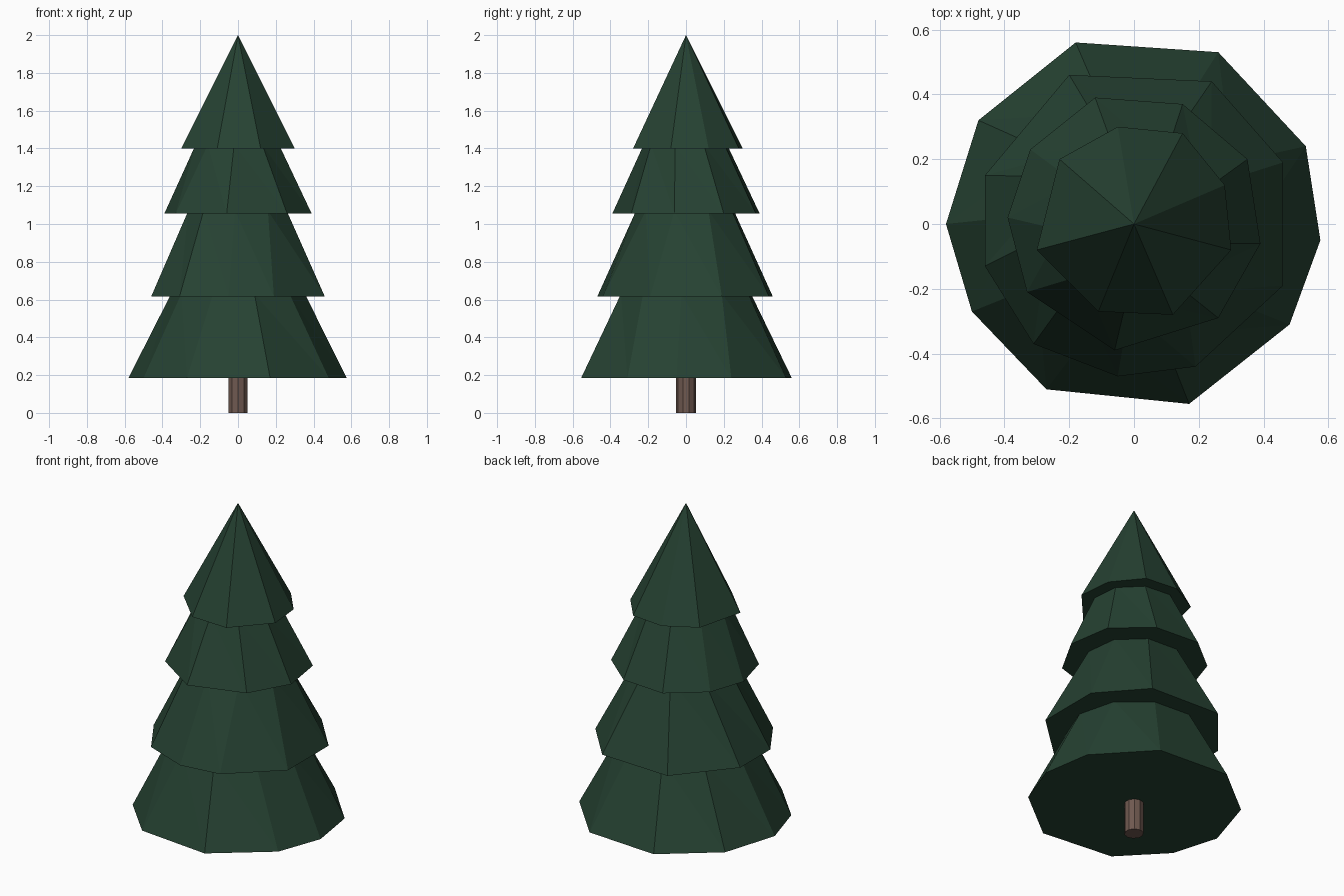
import bpy, bmesh, math

cube = bpy.data.objects.get("Cube")
if cube:
    bpy.data.objects.remove(cube)


def material(name, color):
    mat = bpy.data.materials.new(name)
    mat.use_nodes = True
    mat.diffuse_color = (*color, 1)
    bsdf = next(n for n in mat.node_tree.nodes if n.type == 'BSDF_PRINCIPLED')
    bsdf.inputs["Base Color"].default_value = (*color, 1)
    return mat


def add_object(name, bm, mat):
    bmesh.ops.recalc_face_normals(bm, faces=bm.faces)
    mesh = bpy.data.meshes.new(name)
    bm.to_mesh(mesh)
    bm.free()
    mesh.materials.append(mat)
    obj = bpy.data.objects.new(name, mesh)
    bpy.context.collection.objects.link(obj)
    return obj


def foliage_tier(name, outline, bottom, top, top_radius, mat):
    """Faceted skirt: irregular lower outline (in hundredths) rising to an even ring or a point."""
    bm = bmesh.new()
    low = [bm.verts.new((x / 100, y / 100, bottom)) for x, y in outline]
    count = len(low)
    bm.faces.new(low)
    if top_radius == 0:
        tip = bm.verts.new((0, 0, top))
        for i in range(count):
            bm.faces.new((low[i], low[(i + 1) % count], tip))
    else:
        # average the turn of the outline so the even ring lines up with it
        step = math.tau / count
        turns = [math.atan2(v.co.y, v.co.x) + i * step for i, v in enumerate(low)]
        start = math.atan2(sum(map(math.sin, turns)), sum(map(math.cos, turns)))
        high = [bm.verts.new((top_radius * math.cos(start - i * step),
                              top_radius * math.sin(start - i * step), top))
                for i in range(count)]
        bm.faces.new(high)
        for i in range(count):
            j = (i + 1) % count
            bm.faces.new((low[i], low[j], high[j]))
            bm.faces.new((low[i], high[j], high[i]))
    return add_object(name, bm, mat)


needles = material("dark_green_needles", (0.019, 0.054, 0.032))
bark = material("brown_bark", (0.16, 0.10, 0.08))

# Four stacked foliage tiers, outlines run clockwise from the back
foliage_tier("bottom_foliage",
             [(-18, 56), (26, 53), (53, 24), (57.5, -5), (48, -31), (17, -55.5),
              (-27, -51), (-50, -27), (-58, 0), (-48, 32)],
             0.185, 0.63, 0.355, needles)
foliage_tier("lower_middle_foliage",
             [(-20, 46), (24, 44), (46, 19), (46, -19), (19, -44), (-5, -47),
              (-31, -37), (-46, -13), (-46, 15)],
             0.615, 1.07, 0.265, needles)
foliage_tier("upper_middle_foliage",
             [(-12, 39), (15, 37), (35, 20), (39, -6), (26, -29), (-6, -39),
              (-33, -21), (-39, 2), (-32, 23)],
             1.055, 1.42, 0.225, needles)
foliage_tier("top_foliage",
             [(-5, 30), (15, 28), (28, 12), (30, -8), (12, -28), (-11, -27),
              (-30, -8), (-23, 20)],
             1.4, 2.0, 0, needles)

# Trunk
bm = bmesh.new()
bmesh.ops.create_cone(bm, cap_ends=True, segments=10, radius1=0.052, radius2=0.052, depth=0.2)
bmesh.ops.translate(bm, verts=bm.verts, vec=(0, 0, 0.1))
add_object("trunk", bm, bark)
